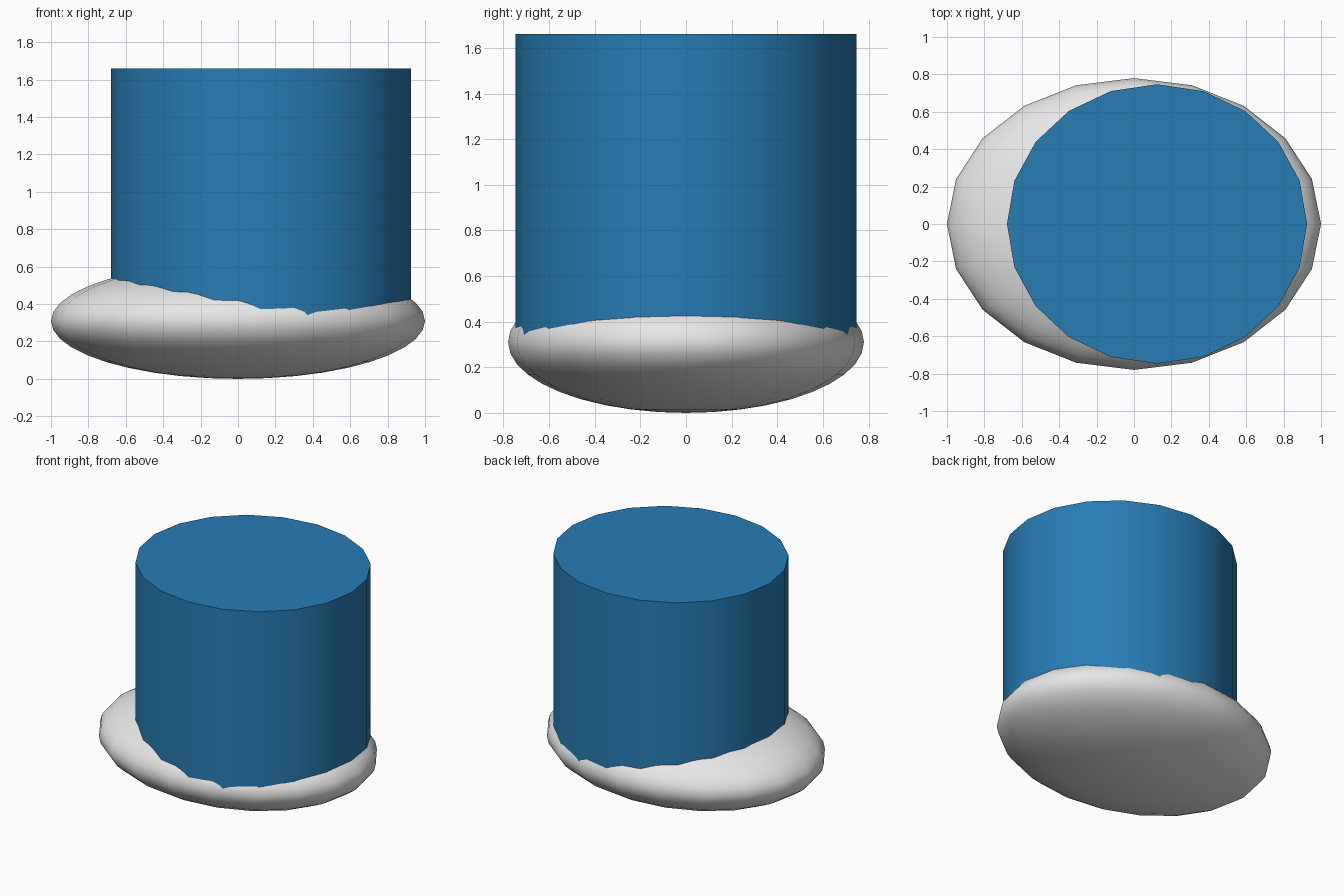
import bpy

if "Cube" in bpy.data.objects:
    bpy.data.objects.remove(bpy.data.objects["Cube"])


def material(name, rgb):
    m = bpy.data.materials.new(name)
    m.diffuse_color = (*rgb, 1.0)
    m.use_nodes = True
    m.node_tree.nodes["Principled BSDF"].inputs["Base Color"].default_value = m.diffuse_color
    return m


def finish(name, scale, mat):
    ob = bpy.context.object
    ob.name = name
    ob.scale = scale
    bpy.ops.object.transform_apply(location=False, rotation=False, scale=True)
    ob.data.materials.append(mat)
    bpy.ops.object.shade_smooth_by_angle()
    return ob


SIDES = 20
white = material("off_white", (0.82, 0.82, 0.82))
blue = material("blue", (0.021, 0.202, 0.456))

# Wide flattened base
bpy.ops.mesh.primitive_uv_sphere_add(segments=SIDES, ring_count=20, radius=1,
                                     location=(0, 0, 0.31))
finish("rounded_base", (1.0, 0.78, 0.31), white)

# Off-centre drum, its lower end sunk into the base
BOTTOM, TOP = 0.31, 1.66
bpy.ops.mesh.primitive_cylinder_add(vertices=SIDES, radius=1, depth=1,
                                    end_fill_type='TRIFAN',
                                    location=(0.123, 0, (BOTTOM + TOP) / 2))
finish("drum", (0.802, 0.747, TOP - BOTTOM), blue)
